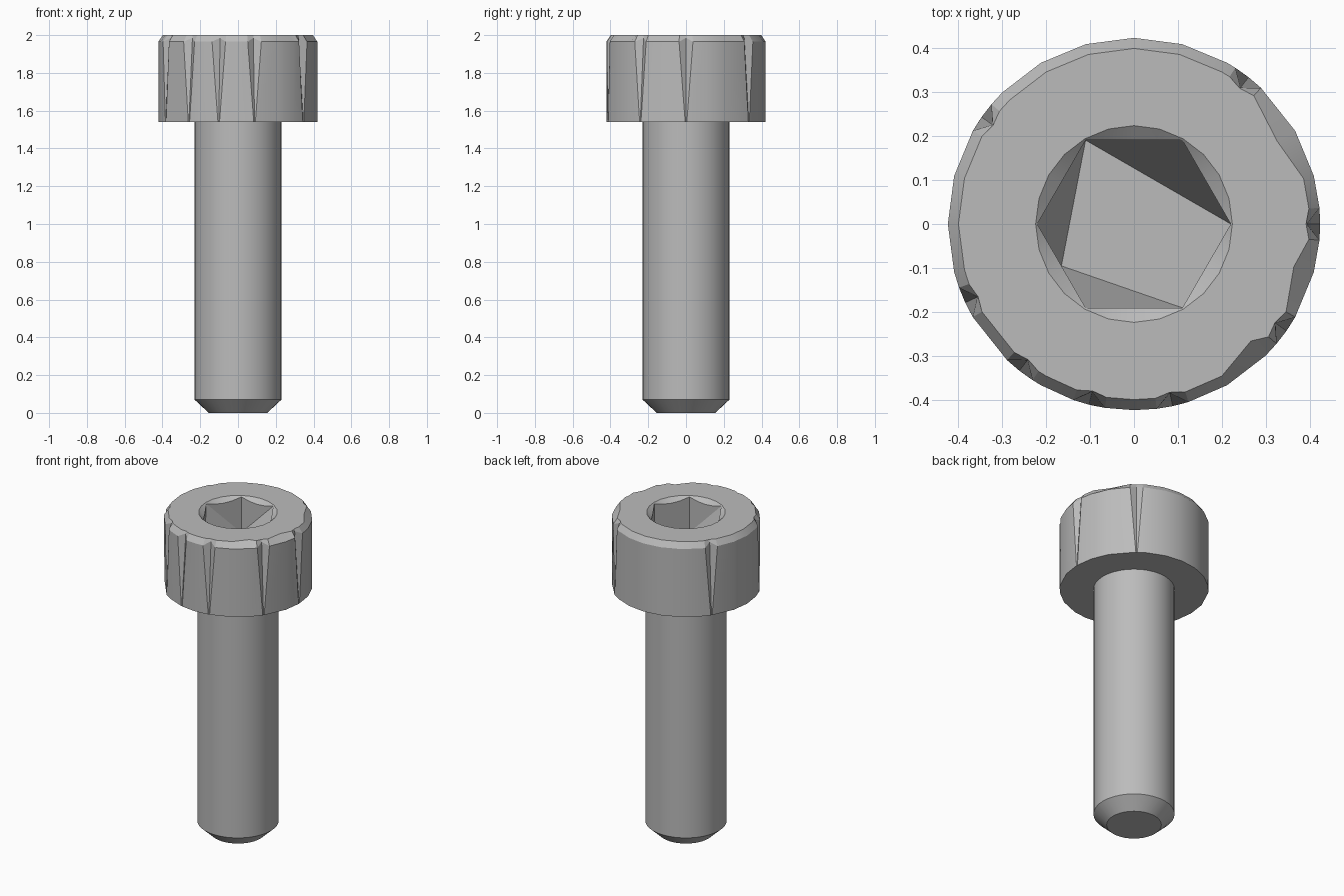
import bpy, bmesh
from math import radians, cos, sin, pi

cube = bpy.data.objects.get("Cube")
if cube:
    bpy.data.objects.remove(cube)

steel = bpy.data.materials.new("steel_grey")
steel.use_nodes = True
GREY = (0.5, 0.5, 0.5, 1)
steel.diffuse_color = GREY
steel.node_tree.nodes["Principled BSDF"].inputs["Base Color"].default_value = GREY


def ring(bm, points):
    """Verts from (angle in degrees, radius, z)."""
    return [bm.verts.new((r * cos(radians(a)), r * sin(radians(a)), z)) for a, r, z in points]


def bridge(bm, low, high):
    n = len(low)
    for i in range(n):
        j = (i + 1) % n
        bm.faces.new((low[i], low[j], high[j], high[i]))


def finish(bm, name, angle):
    mesh = bpy.data.meshes.new(name)
    bm.to_mesh(mesh)
    bm.free()
    mesh.materials.append(steel)
    obj = bpy.data.objects.new(name, mesh)
    bpy.context.collection.objects.link(obj)
    bpy.ops.object.select_all(action="DESELECT")
    obj.select_set(True)
    bpy.context.view_layer.objects.active = obj
    bpy.ops.object.shade_smooth_by_angle(angle=radians(angle))


# Shank with chamfered tip
bm = bmesh.new()
rows = [ring(bm, [(i * 10, r, z) for i in range(36)])
        for r, z in ((0.155, 0), (0.23, 0.07), (0.23, 1.54))]
for low, high in zip(rows, rows[1:]):
    bridge(bm, low, high)
bm.faces.new(rows[0][::-1])
finish(bm, "shank", 30)

# Head wall: plain columns, plus tapered V notches that close near the bottom
HEAD_R, BASE_Z, TOP_Z = 0.422, 1.54, 2.0
NOTCHES = (0, 52, 145, 205, 232, 256, 282, 325)
WIDE_CHAMFERS = (30, 345, 310)


def gap(a, b):
    return abs((a - b + 180) % 360 - 180)


columns = [(a, a, HEAD_R) for a in range(0, 360, 15) if min(gap(a, n) for n in NOTCHES) > 7]
for n in NOTCHES:
    columns += [((n - 5) % 360, (n - 0.6) % 360, HEAD_R), (n, n, HEAD_R - 0.03),
                ((n + 5) % 360, (n + 0.6) % 360, HEAD_R)]
columns.sort()

bm = bmesh.new()
base = ring(bm, [(b, HEAD_R, BASE_Z) for _, b, _ in columns])
shoulder = ring(bm, [(a, r, 1.965 if r == HEAD_R else 1.985) for a, _, r in columns])
rim = ring(bm, [(a, 0.375 if min(gap(a, w) for w in WIDE_CHAMFERS) < 9 else min(r, 0.4) - 0.002, TOP_Z)
                for a, _, r in columns])
bridge(bm, base, shoulder)
bridge(bm, shoulder, rim)
bm.faces.new(base[::-1])

# Socket mouth: a shallow countersink running down to the hexagon
FLAT, MOUTH_R, FLOOR_Z = 0.19, 0.223, 1.77
mouth = ring(bm, [(i * 15, MOUTH_R, TOP_Z) for i in range(24)])
hex_points = []
for i in range(24):
    r = FLAT / cos(radians((i * 15) % 60 - 30))
    hex_points.append((i * 15, r, TOP_Z - 0.005 - (MOUTH_R - r) * 0.6))
edge = ring(bm, hex_points)
bridge(bm, mouth, edge)

# Socket floor: a corner-cut hexagon, with sloping triangles under the cut corners
r = FLAT / cos(pi / 6)
f0, f2, f_mid, f5 = ring(bm, [(0, r, FLOOR_Z), (120, r, FLOOR_Z),
                              (210, FLAT, FLOOR_Z), (300, r, FLOOR_Z)])
walls = ([f0], [f2], [f2], [f_mid], [f5], [f0, f5])
for k, foot in enumerate(walls):
    bm.faces.new([edge[(4 * k + s) % 24] for s in range(5)] + foot)
for corner, a, b in ((4, f0, f2), (12, f2, f_mid), (16, f_mid, f5)):
    bm.faces.new((edge[corner], b, a))
bm.faces.new((f0, f2, f_mid, f5))

# Flat top between the rim and the socket mouth
loops = [e for e in bm.edges if e.is_boundary and all(abs(v.co.z - TOP_Z) < 1e-4 for v in e.verts)]
bmesh.ops.triangle_fill(bm, use_beauty=True, use_dissolve=False, edges=loops, normal=(0, 0, 1))
bmesh.ops.recalc_face_normals(bm, faces=bm.faces[:])
finish(bm, "socket_head", 20)
